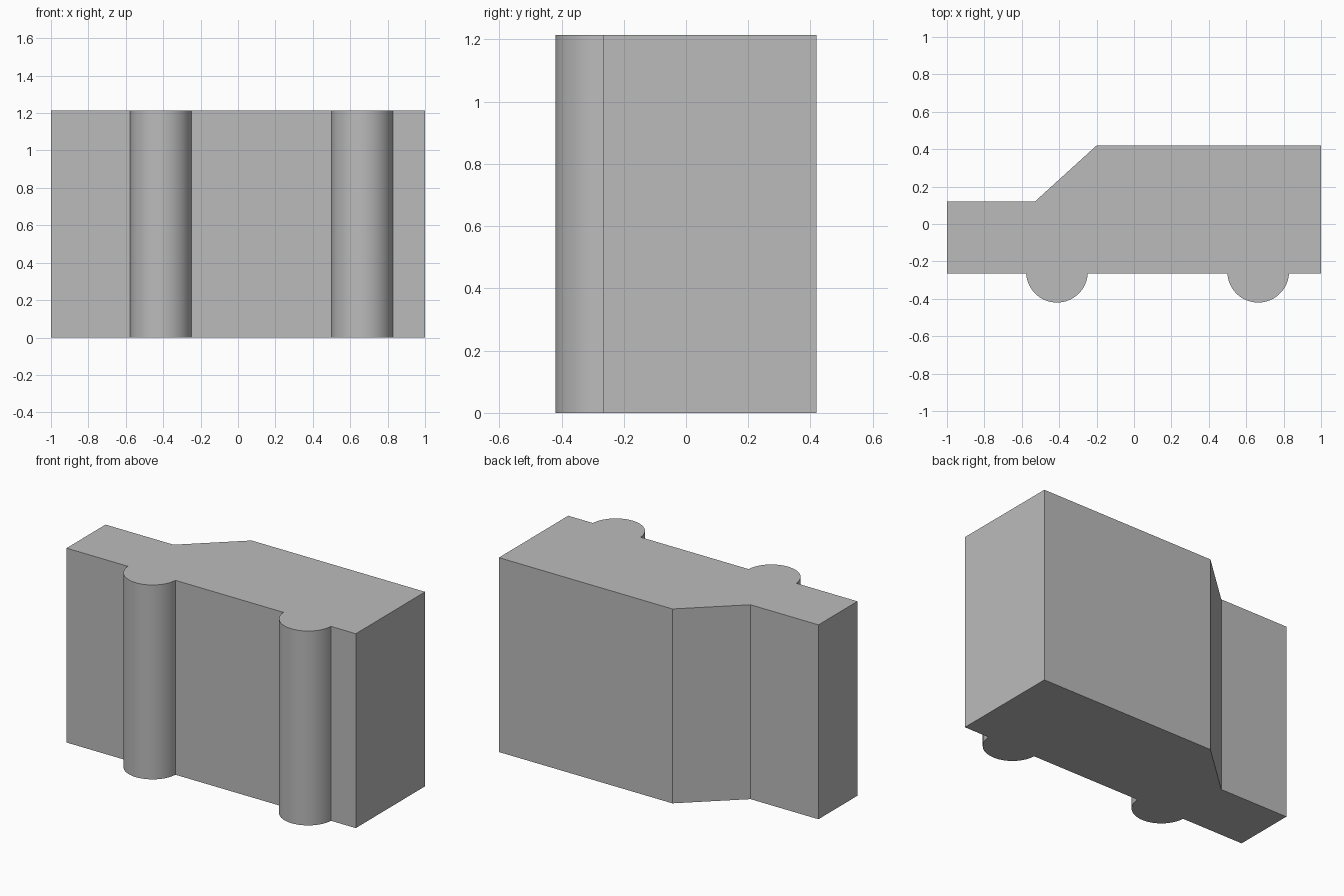
import bpy
import bmesh
from math import asin, pi, cos, sin

HEIGHT = 1.215
FLOOR, ROOF, HOOD = -0.265, 0.42, 0.12
WHEEL_R = 0.165
WHEEL_Y = -ROOF + WHEEL_R
STEPS = 32

cube = bpy.data.objects.get("Cube")
if cube:
    bpy.data.objects.remove(cube, do_unlink=True)


def wheel_arc(cx):
    """Lower part of a wheel circle, left to right, ending on the floor line."""
    dip = asin((WHEEL_Y - FLOOR) / WHEEL_R)
    start, end = pi + dip, 2 * pi - dip
    angles = [start + (end - start) * i / STEPS for i in range(STEPS + 1)]
    return [(cx + WHEEL_R * cos(a), WHEEL_Y + WHEEL_R * sin(a)) for a in angles]


# Side outline of the van, counterclockwise
outline = [(-1, FLOOR)] + wheel_arc(-0.412) + wheel_arc(0.664)
outline += [(1, FLOOR), (1, ROOF), (-0.2, ROOF), (-0.53, HOOD), (-1, HOOD)]

# Extrude the outline into a solid block
bm = bmesh.new()
base = bm.faces.new([bm.verts.new((x, y, 0)) for x, y in outline])
extruded = bmesh.ops.extrude_face_region(bm, geom=[base], use_keep_orig=True)
top_verts = [g for g in extruded["geom"] if isinstance(g, bmesh.types.BMVert)]
bmesh.ops.translate(bm, verts=top_verts, vec=(0, 0, HEIGHT))
bmesh.ops.recalc_face_normals(bm, faces=bm.faces)
mesh = bpy.data.meshes.new("van_block")
bm.to_mesh(mesh)
bm.free()

van = bpy.data.objects.new("van_block", mesh)
bpy.context.collection.objects.link(van)

# Plain grey finish
grey = bpy.data.materials.new("light_grey")
grey.use_nodes = True
colour = (0.5, 0.5, 0.5, 1)
grey.diffuse_color = colour
grey.node_tree.nodes["Principled BSDF"].inputs["Base Color"].default_value = colour
mesh.materials.append(grey)

# Smooth wheels, sharp body edges
bpy.ops.object.select_all(action="DESELECT")
van.select_set(True)
bpy.context.view_layer.objects.active = van
bpy.ops.object.shade_smooth_by_angle()
